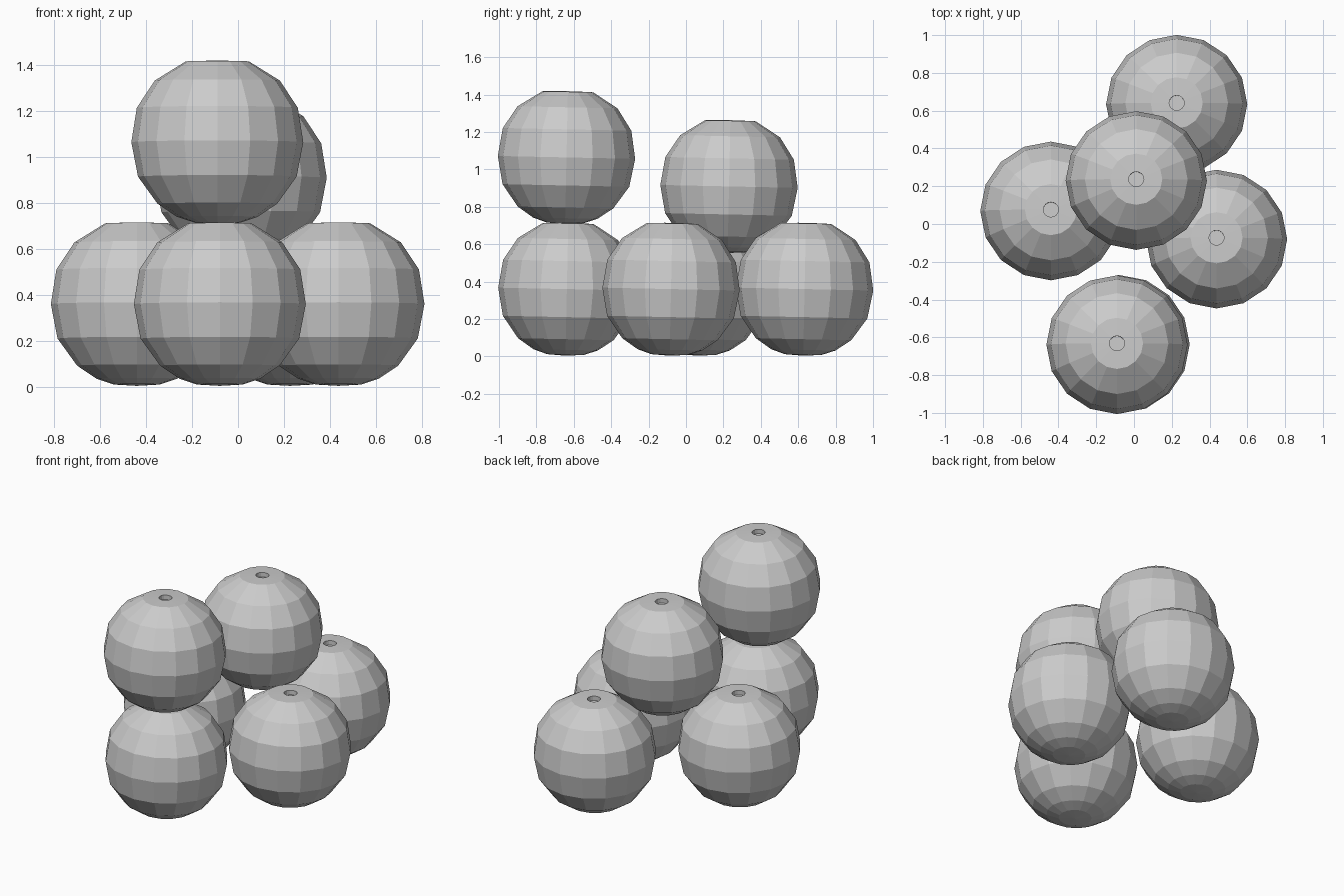
import bpy, bmesh
from math import sin, cos, pi, radians

if "Cube" in bpy.data.objects:
    bpy.data.objects.remove(bpy.data.objects["Cube"])

SIDES = 16
# Ball profile (radius, height about the centre), from the recessed hole down
PROFILE = [(0.04, 0.325), (0.04, 0.354), (0.138, 0.351), (0.272, 0.268),
           (0.350, 0.150), (0.374, 0.0), (0.345, -0.150), (0.260, -0.268),
           (0.175, -0.325), (0.100, -0.350)]


def ball_mesh():
    bm = bmesh.new()
    rings = [[bm.verts.new((r * cos(2 * pi * i / SIDES),
                            0.982 * r * sin(2 * pi * i / SIDES), z))
              for i in range(SIDES)] for r, z in PROFILE]
    for a, b in zip(rings, rings[1:]):
        for i in range(SIDES):
            j = (i + 1) % SIDES
            bm.faces.new((a[i], b[i], b[j], a[j]))
    # hole floor and shallow bottom point
    bm.faces.new(rings[0])
    tip = bm.verts.new((0, 0, -0.356))
    for i in range(SIDES):
        bm.faces.new((rings[-1][i], tip, rings[-1][(i + 1) % SIDES]))
    bmesh.ops.recalc_face_normals(bm, faces=bm.faces[:])
    mesh = bpy.data.meshes.new("ball")
    bm.to_mesh(mesh)
    bm.free()
    return mesh


# Four balls on the ground, two stacked on top
BALLS = {
    "ball_front": (-0.079, -0.637, 0.36),
    "ball_left": (-0.440, 0.069, 0.36),
    "ball_right": (0.437, -0.080, 0.36),
    "ball_back": (0.226, 0.634, 0.36),
    "ball_top_front": (-0.090, -0.639, 1.064),
    "ball_top_middle": (0.012, 0.230, 0.909),
}
mesh = ball_mesh()
for name, loc in BALLS.items():
    ob = bpy.data.objects.new(name, mesh)
    ob.location = loc
    ob.rotation_euler.x = radians(-1.2)
    bpy.context.collection.objects.link(ob)
